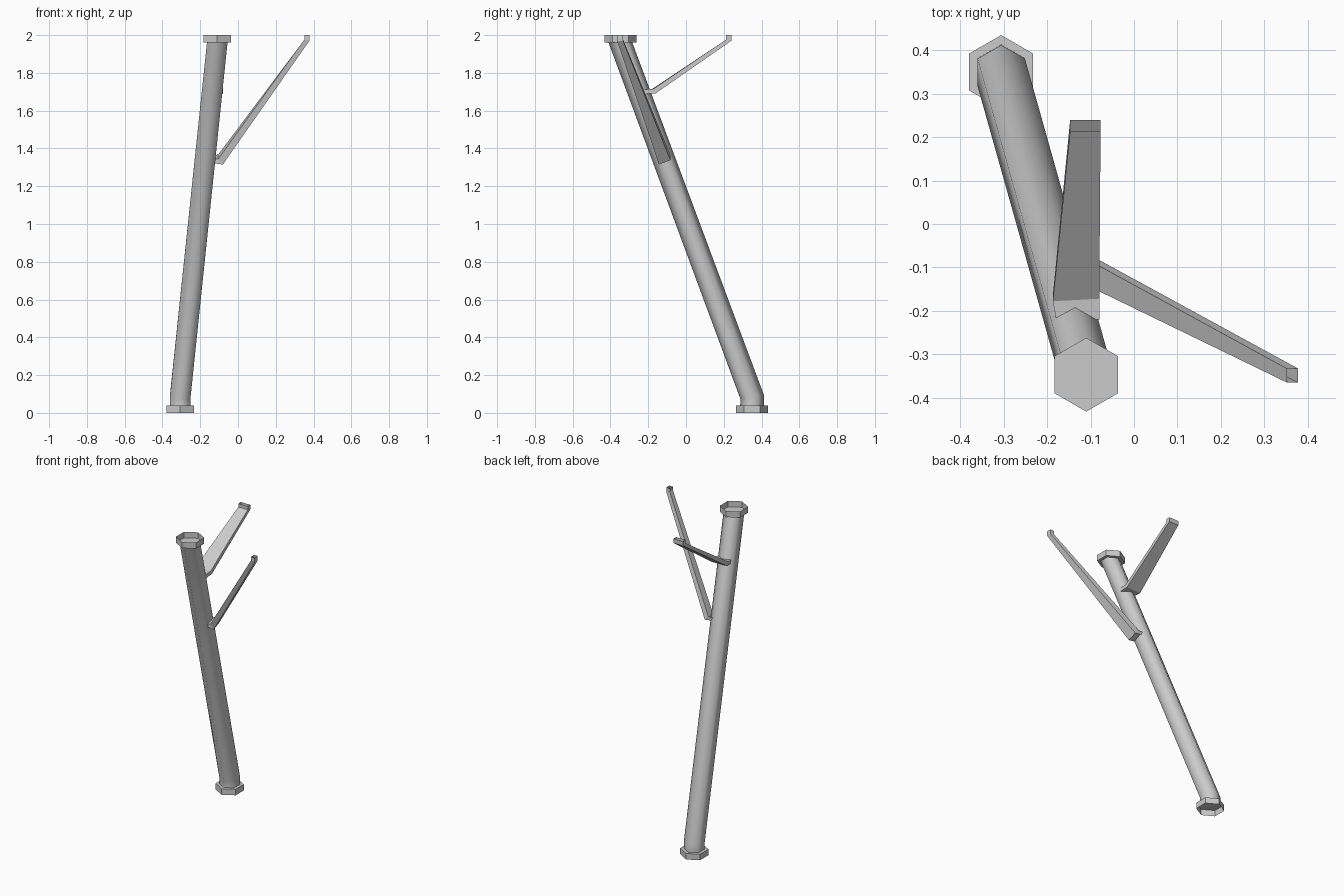
import bpy, math
from math import radians
from mathutils import Vector, Matrix

if "Cube" in bpy.data.objects:
    bpy.data.objects.remove(bpy.data.objects["Cube"])


def loft(name, rings, cap_start=False, cap_end=False, smooth=False):
    """Skin a list of equal-sized vertex rings into one mesh object."""
    n = len(rings[0])
    verts = [v for ring in rings for v in ring]
    faces = [(r * n + i, r * n + (i + 1) % n, (r + 1) * n + (i + 1) % n, (r + 1) * n + i)
             for r in range(len(rings) - 1) for i in range(n)]
    if cap_start:
        faces.append(tuple(range(n))[::-1])
    if cap_end:
        faces.append(tuple(range(len(verts) - n, len(verts))))
    mesh = bpy.data.meshes.new(name)
    mesh.from_pydata(verts, [], faces)
    obj = bpy.data.objects.new(name, mesh)
    bpy.context.collection.objects.link(obj)
    if smooth:
        mesh.polygons.foreach_set("use_smooth", [len(p.vertices) == 4 for p in mesh.polygons])
    return obj


def hexagon(center, radius, tilt=None):
    """Six-sided ring with corners on +y and -y, optionally tilted."""
    tilt = tilt or Matrix.Identity(3)
    return [Vector(center) + tilt @ Vector((radius * math.cos(radians(90 + 60 * i)),
                                            radius * math.sin(radians(90 + 60 * i)), 0))
            for i in range(6)]


# Main leaning pole: short upright foot, mitred bend, long straight run
foot = Vector((-0.306, 0.35, 0.04))
bend = Vector((-0.306, 0.35, 0.085))
top = Vector((-0.11, -0.347, 1.96))
mitre = ((top - bend).normalized() + Vector((0, 0, 1))).normalized()
tilt = Vector((0, 0, 1)).rotation_difference(mitre).to_matrix()
loft("main_pole", [hexagon(foot, 0.063), hexagon(bend, 0.063, tilt), hexagon(top, 0.063)],
     smooth=True)

# Hexagonal end collars: shallow cups, open at the outer end
for name, c, outer, inner in (("bottom_collar", foot, 0.0, 0.04), ("top_collar", top, 2.0, 1.96)):
    low, high = sorted((outer, inner))
    loft(name, [hexagon((c.x, c.y, low), 0.085), hexagon((c.x, c.y, high), 0.085)],
         cap_start=inner < outer, cap_end=inner > outer)

# Side arm: stub in the pole, tapering diagonal, short upright tip open on top
stub = [(-0.08, -0.143, 1.315), (-0.08, -0.083, 1.338), (-0.105, -0.083, 1.367), (-0.105, -0.143, 1.344)]
tip = [(0.378, -0.365, 1.97), (0.378, -0.333, 1.97), (0.352, -0.333, 1.977), (0.352, -0.365, 1.977)]
root = [(-0.135 if i < 2 else -0.14, y, z + (0.008 if i < 2 else -0.002))
        for i, (x, y, z) in enumerate(stub)]
loft("side_arm", [root, stub, tip, [(x, y, 2.0) for x, y, z in tip]], cap_start=True)

# Rear arm: wide flat version of the same shape
stub = [(-0.08, -0.16, 1.692), (-0.187, -0.165, 1.692), (-0.187, -0.178, 1.716), (-0.08, -0.172, 1.716)]
tip = [(-0.077, 0.24, 1.97), (-0.147, 0.24, 1.97), (-0.147, 0.213, 1.977), (-0.077, 0.213, 1.977)]
root = [(x + (0.008 if x < -0.1 else 0), -0.22, z - 0.004) for x, y, z in stub]
loft("rear_arm", [root, stub, tip, [(x, y, 2.0) for x, y, z in tip]], cap_start=True)
